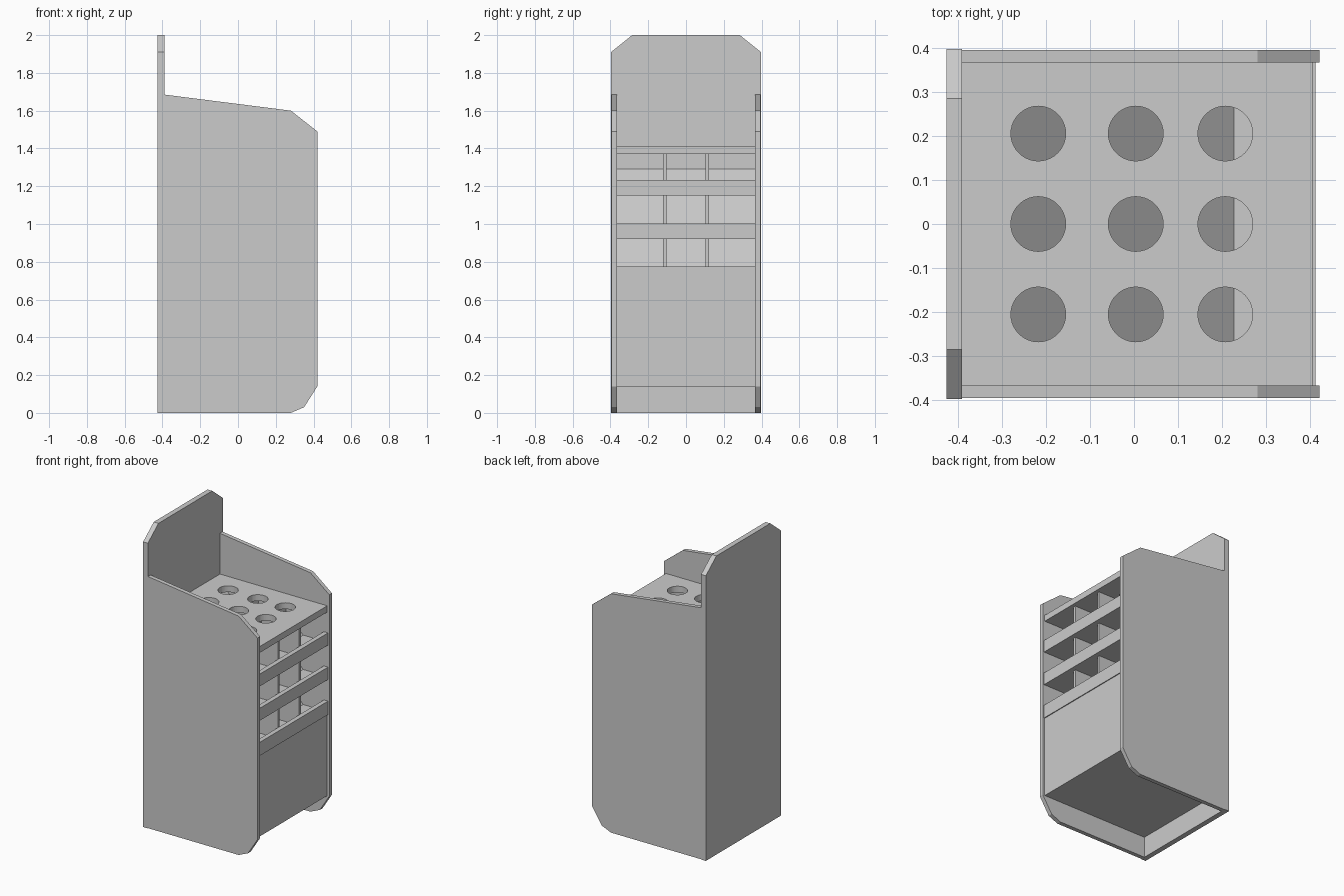
import bpy, bmesh
from mathutils import Vector

if "Cube" in bpy.data.objects:
    bpy.data.objects.remove(bpy.data.objects["Cube"])


def prism(name, pts, axis, a, b):
    """Extrude a 2D profile from a to b along 'x' (pts = y,z) or 'y' (pts = x,z)."""
    bm = bmesh.new()
    put = (lambda p: (a, p[0], p[1])) if axis == 'x' else (lambda p: (p[0], a, p[1]))
    face = bm.faces.new([bm.verts.new(put(p)) for p in pts])
    ext = bmesh.ops.extrude_face_region(bm, geom=[face])
    offset = Vector((b - a, 0, 0)) if axis == 'x' else Vector((0, b - a, 0))
    bmesh.ops.translate(bm, vec=offset,
                        verts=[v for v in ext['geom'] if isinstance(v, bmesh.types.BMVert)])
    bmesh.ops.recalc_face_normals(bm, faces=bm.faces)
    mesh = bpy.data.meshes.new(name)
    bm.to_mesh(mesh)
    bm.free()
    ob = bpy.data.objects.new(name, mesh)
    bpy.context.collection.objects.link(ob)
    return ob


def board(name, x0, x1, z0, z1, half=0.366):
    return prism(name, [(x0, z0), (x1, z0), (x1, z1), (x0, z1)], 'y', -half, half)


BACK = -0.39

# Tall back panel with clipped top corners
prism("back_panel", [(-0.397, 0), (0.397, 0), (0.397, 1.91), (0.285, 2.0),
                     (-0.285, 2.0), (-0.397, 1.91)], 'x', -0.425, BACK)

# Side panels
side = [(BACK, 0), (0.28, 0), (0.35, 0.03), (0.42, 0.14),
        (0.42, 1.49), (0.28, 1.60), (BACK, 1.685)]
for label, s in (("left", -1), ("right", 1)):
    prism("side_panel_" + label, side, 'y', s * 0.366, s * 0.394)

# Lower front and floor
board("lower_front_panel", 0.385, 0.405, 0.14, 0.685)
board("floor_panel", BACK, 0.385, 0.14, 0.165)

# Top board with a three by three grid of holes
top = board("top_board", BACK, 0.405, 1.37, 1.412)
bm = bmesh.new()
for x in (-0.217, 0.004, 0.207):
    for y in (-0.205, 0, 0.205):
        made = bmesh.ops.create_cone(bm, cap_ends=True, segments=40, radius1=0.062,
                                     radius2=0.062, depth=0.2)
        bmesh.ops.translate(bm, verts=made['verts'], vec=(x, y, 1.39))
cut_mesh = bpy.data.meshes.new("hole_cutter")
bm.to_mesh(cut_mesh)
bm.free()
cutter = bpy.data.objects.new("hole_cutter", cut_mesh)
bpy.context.collection.objects.link(cutter)
cutter.hide_render = True
mod = top.modifiers.new("holes", 'BOOLEAN')
mod.operation = 'DIFFERENCE'
mod.solver = 'EXACT'
mod.object = cutter
bpy.context.view_layer.objects.active = top
bpy.ops.object.modifier_apply(modifier=mod.name)
bpy.data.objects.remove(cutter)

# Chutes: flat tray at the front, ramp rising to the back, front lip
BEND, T = 0.227, 0.018
chutes = (("top", 1.15, 1.232, 0.10, 1.29),
          ("middle", 0.92, 1.003, -0.105, 1.29),
          ("bottom", 0.685, 0.775, BACK, 1.37))
for label, z0, z1, xb, zb in chutes:
    prism(label + "_chute", [(0.38, z0), (0.38, z0 + T), (BEND, z0 + T), (xb, zb),
                             (xb, zb - T * 1.5), (BEND - T * 0.5, z0)], 'y', -0.366, 0.366)
    board(label + "_lip", 0.38, 0.411, z0, z1)
    if xb > BACK:
        board(label + "_partition", xb - T, xb, zb - T * 1.5, 1.37)

# Upright dividers between the three columns
for label, s in (("left", -1), ("right", 1)):
    prism("column_divider_" + label,
          [(0.38, 0.69), (0.38, 1.37), (BACK, 1.37), (BEND, 0.69)],
          'y', s * 0.113 - 0.009, s * 0.113 + 0.009)
